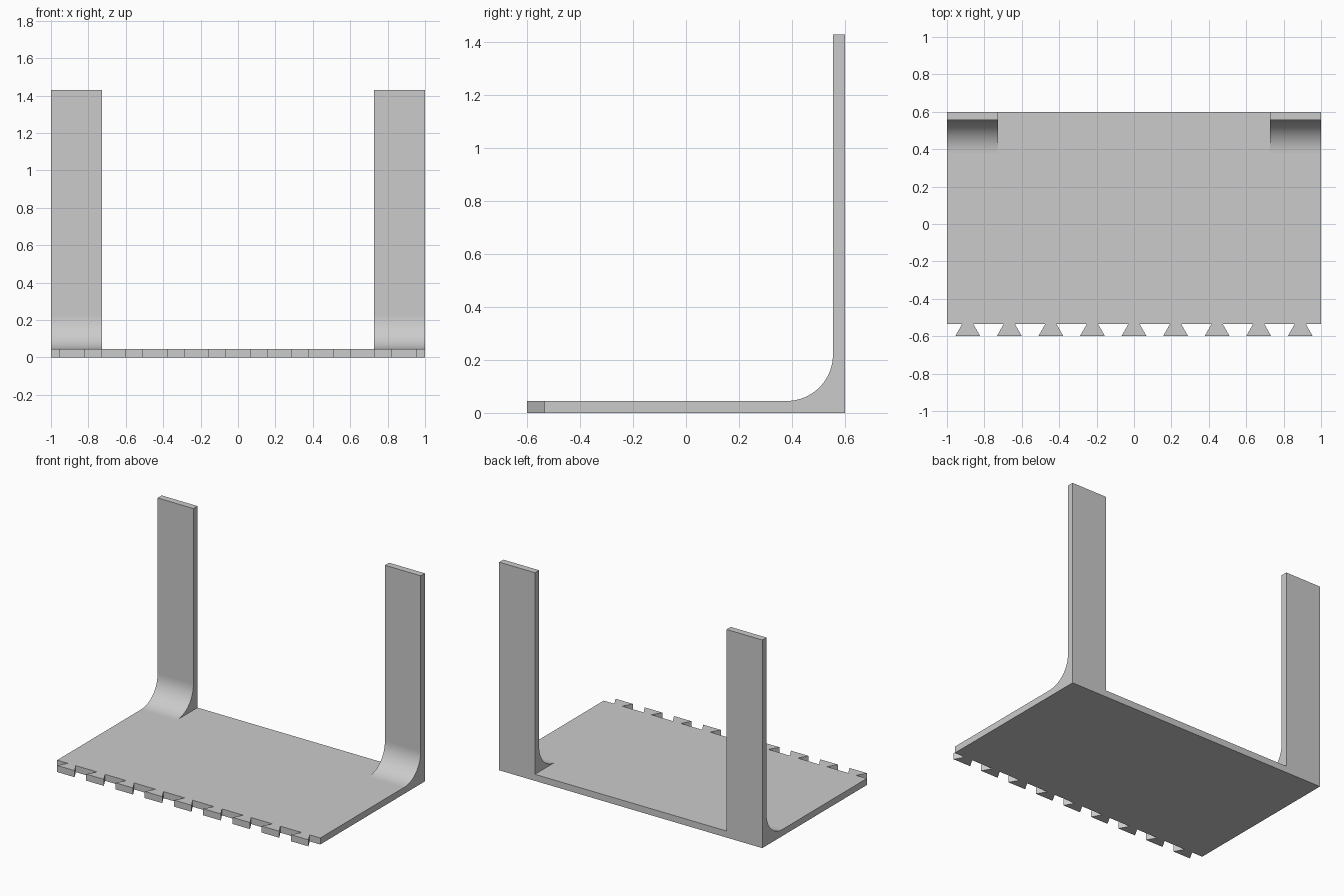
import bpy, bmesh, math
from mathutils import Vector

cube = bpy.data.objects.get("Cube")
if cube:
    bpy.data.objects.remove(cube, do_unlink=True)

HALF_X, BACK, FRONT, TIP = 1.0, 0.6, -0.535, -0.6
THICK, HEIGHT, ARM_WIDTH, RADIUS = 0.045, 1.43, 0.272, 0.175
TEETH, NARROW, WIDE, SEGMENTS = 9, 0.03, 0.067, 20

grey = bpy.data.materials.new("plain grey")
grey.use_nodes = True
colour = (0.6, 0.6, 0.6, 1)
grey.diffuse_color = colour
grey.node_tree.nodes["Principled BSDF"].inputs["Base Color"].default_value = colour


def extrude_profile(name, points, direction):
    """Make a solid by pushing a flat outline along a direction."""
    bm = bmesh.new()
    face = bm.faces.new([bm.verts.new(p) for p in points])
    moved = bmesh.ops.extrude_face_region(bm, geom=[face], use_keep_orig=True)["geom"]
    bmesh.ops.translate(bm, vec=Vector(direction),
                        verts=[v for v in moved if isinstance(v, bmesh.types.BMVert)])
    bmesh.ops.recalc_face_normals(bm, faces=bm.faces)
    mesh = bpy.data.meshes.new(name)
    bm.to_mesh(mesh)
    bm.free()
    mesh.materials.append(grey)
    obj = bpy.data.objects.new(name, mesh)
    bpy.context.collection.objects.link(obj)
    return obj


# Base plate with a row of dovetail teeth along the front edge
outline = [(HALF_X, BACK, 0), (-HALF_X, BACK, 0), (-HALF_X, FRONT, 0)]
pitch = 2 * HALF_X / TEETH
for i in range(TEETH):
    x = -HALF_X + pitch * (i + 0.5)
    outline += [(x - NARROW, FRONT, 0), (x - WIDE, TIP, 0),
                (x + WIDE, TIP, 0), (x + NARROW, FRONT, 0)]
outline.append((HALF_X, FRONT, 0))
base = extrude_profile("base_with_arms", outline, (0, 0, THICK))

# Upright arms with a rounded foot, joined to the plate
inner = BACK - THICK
arm = [(BACK, 0), (BACK, HEIGHT), (inner, HEIGHT)]
for i in range(SEGMENTS + 1):
    a = math.pi / 2 * i / SEGMENTS
    arm.append((inner - RADIUS + RADIUS * math.cos(a),
                THICK + RADIUS - RADIUS * math.sin(a)))
arm.append((inner - RADIUS, 0))

bpy.context.view_layer.objects.active = base
for name, x in (("right_arm", -HALF_X), ("left_arm", HALF_X - ARM_WIDTH)):
    part = extrude_profile(name, [(x, y, z) for y, z in arm], (ARM_WIDTH, 0, 0))
    union = base.modifiers.new(name, "BOOLEAN")
    union.operation, union.solver, union.object = "UNION", "EXACT", part
    bpy.ops.object.modifier_apply(modifier=union.name)
    bpy.data.objects.remove(part, do_unlink=True)

# Merge flat areas, then smooth only the curved feet
bm = bmesh.new()
bm.from_mesh(base.data)
bmesh.ops.remove_doubles(bm, verts=bm.verts, dist=0.0001)
bmesh.ops.dissolve_limit(bm, angle_limit=math.radians(1), verts=bm.verts, edges=bm.edges)
for face in bm.faces:
    face.smooth = abs(face.normal.y * face.normal.z) > 0.01
bm.to_mesh(base.data)
bm.free()
